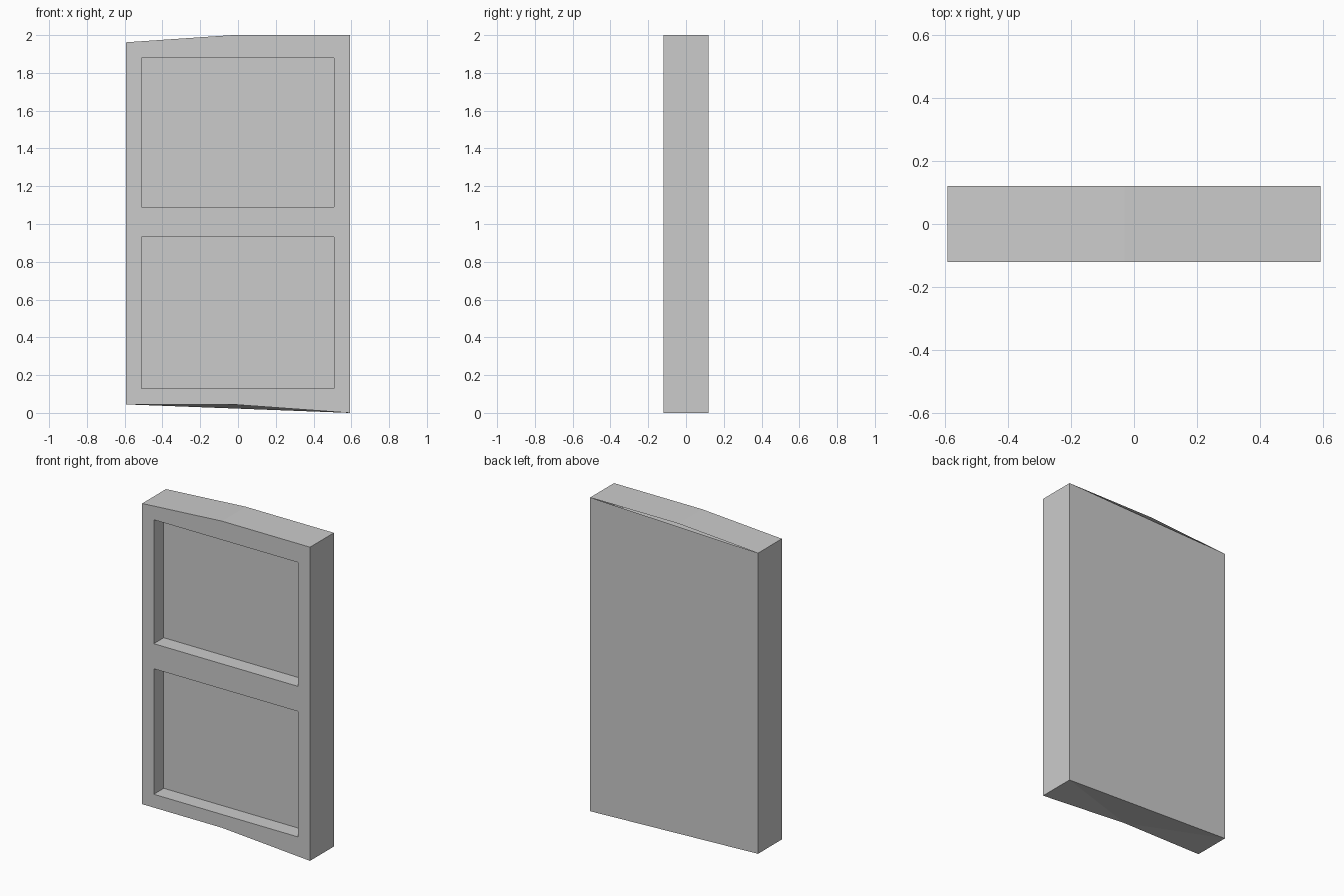
import bpy, bmesh

if "Cube" in bpy.data.objects:
    bpy.data.objects.remove(bpy.data.objects["Cube"])

Y_FRONT, Y_BACK, Y_PANEL = -0.12, 0.12, -0.02
PX0, PX1 = -0.51, 0.508            # recess sides
LOWER, UPPER = (0.13, 0.93), (1.09, 1.88)

# Outer outline, slightly warped at top and bottom
TL, TM, TR = (-0.592, 1.962), (-0.03, 2.0), (0.592, 2.0)
BL, BM, BR = (-0.592, 0.045), (-0.03, 0.045), (0.592, 0.0)

bm = bmesh.new()
cache = {}


def vert(p, y):
    key = (p[0], p[1], y)
    if key not in cache:
        cache[key] = bm.verts.new((p[0], y, p[1]))
    return cache[key]


def flat(points, y):
    bm.faces.new([vert(p, y) for p in points])


def wall(a, b, y0, y1):
    bm.faces.new([vert(a, y0), vert(b, y0), vert(b, y1), vert(a, y1)])


def corners(span):
    z0, z1 = span
    return [(PX0, z0), (PX1, z0), (PX1, z1), (PX0, z1)]


lo, up = corners(LOWER), corners(UPPER)

# Frame front: stiles and rails around the two recesses
flat([TL, up[3], up[2], TR, TM], Y_FRONT)
flat([BL, BM, BR, lo[1], lo[0]], Y_FRONT)
flat([lo[3], lo[2], up[1], up[0]], Y_FRONT)
flat([BL, lo[0], lo[3], up[0], up[3], TL], Y_FRONT)
flat([BR, TR, up[2], up[1], lo[2], lo[1]], Y_FRONT)

# Recess walls and panels
for ring in (lo, up):
    for a, b in zip(ring, ring[1:] + ring[:1]):
        wall(a, b, Y_FRONT, Y_PANEL)
    flat(ring, Y_PANEL)

# Sides and bent top
for a, b in ((BR, TR), (TR, TM), (TM, TL), (TL, BL)):
    wall(a, b, Y_FRONT, Y_BACK)

# Bottom: bent front edge, straight back edge
bl, br = vert(BL, Y_BACK), vert(BR, Y_BACK)
f_bl, f_bm, f_br = (vert(p, Y_FRONT) for p in (BL, BM, BR))
bm.faces.new([f_bl, f_bm, bl])
bm.faces.new([f_bm, br, bl])
bm.faces.new([f_bm, f_br, br])

# Flat back with a straight upper edge (narrow gap under the bent top)
flat([BL, BR, TR, TL], Y_BACK)

bmesh.ops.recalc_face_normals(bm, faces=bm.faces[:])
mesh = bpy.data.meshes.new("panelled_door")
bm.to_mesh(mesh)
bm.free()
door = bpy.data.objects.new("panelled_door", mesh)
bpy.context.collection.objects.link(door)
